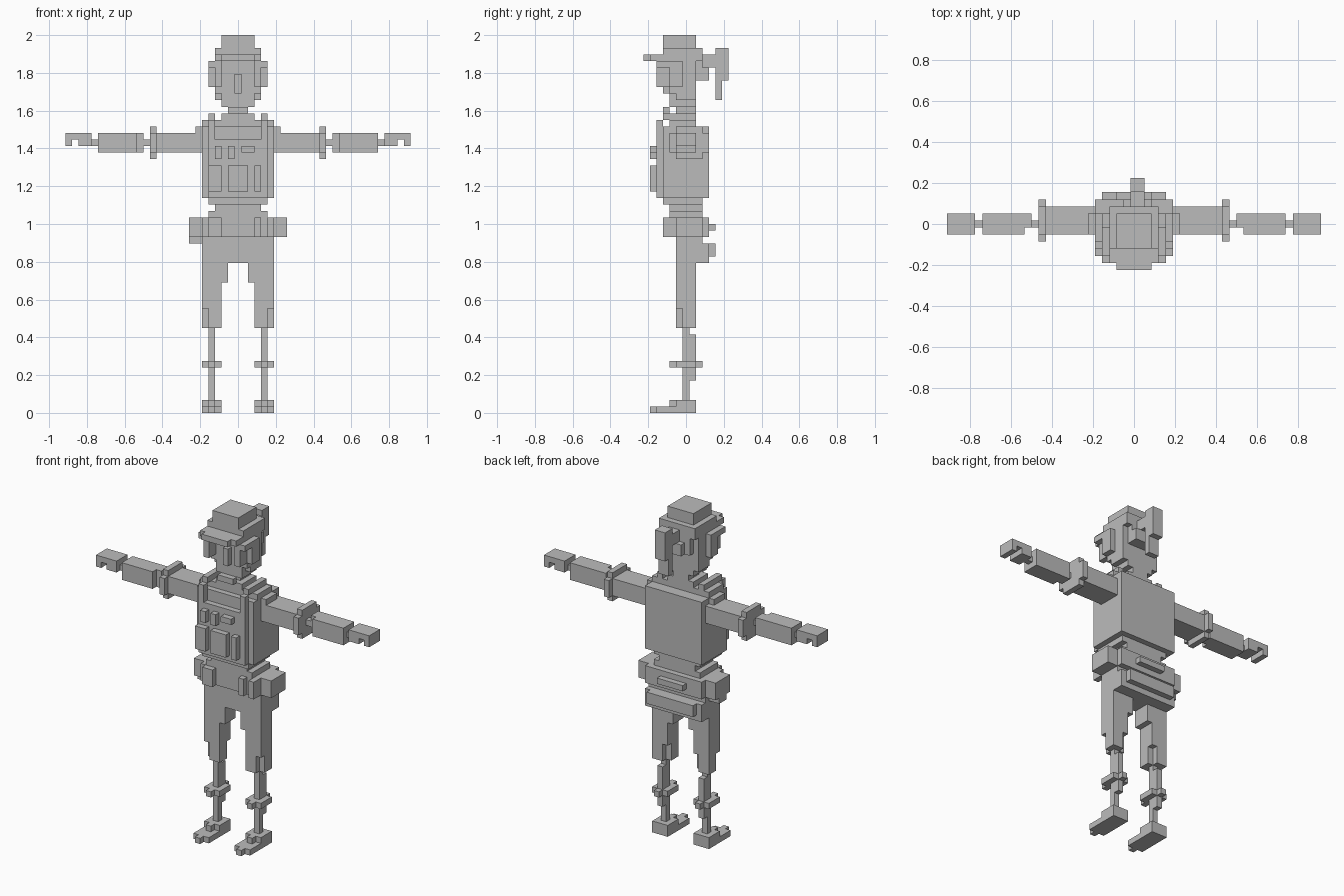
import bpy, bmesh
from mathutils import Vector

U = 2 / 58  # size of one block
grey = bpy.data.materials.new("plain grey")
grey.diffuse_color = (0.5, 0.5, 0.5, 1)


def part(name, *boxes, mirror=False):
    """Boxes as (x0, x1, y0, y1, z0, z1) in blocks; mirror repeats them across x."""
    boxes = list(boxes)
    if mirror:
        boxes += [(-b[1], -b[0]) + tuple(b[2:]) for b in boxes]
    bm = bmesh.new()
    for x0, x1, y0, y1, z0, z1 in boxes:
        geo = bmesh.ops.create_cube(bm, size=1)
        size = Vector((x1 - x0, y1 - y0, z1 - z0))
        mid = Vector((x0 + x1, y0 + y1, z0 + z1)) / 2
        for v in geo["verts"]:
            v.co = Vector(a * s + m for a, s, m in zip(v.co, size, mid)) * U
    me = bpy.data.meshes.new(name)
    bm.to_mesh(me)
    bm.free()
    me.materials.append(grey)
    ob = bpy.data.objects.new(name, me)
    bpy.context.collection.objects.link(ob)
    return ob


# Cap: stepped crown and brim
part("cap_crown", (-2.5, 2.5, -3.5, 1.5, 56, 58), (-3.5, 3.5, -3.5, 2.5, 54, 56))
part("cap_brim", (-3.5, 3.5, -5.5, -3.5, 54, 55), (-2.5, 2.5, -6.5, -5.5, 54, 55),
     (-4.5, -3.5, -4.5, -1.5, 53, 54), (3.5, 4.5, -4.5, -1.5, 53, 54))

# Head, tapering to the chin
part("head", (-3.5, 3.5, -2.5, 1.5, 49, 54), (-2.5, 2.5, -2.5, 1.5, 47, 49),
     (-2.5, 2.5, 1.5, 2.5, 51, 54))
part("nose", (-0.5, 0.5, -3.5, -2.5, 49, 52))
part("ear", (3.5, 4.5, -2.5, -0.5, 50, 54), (2.5, 3.5, -1.5, 1.5, 48, 49), mirror=True)
part("hair_lock", (2.5, 3.5, -4.5, -2.5, 50, 54), mirror=True)
part("back_hair", (-1.5, 2.5, 1.5, 3.5, 51, 53))
part("ponytail", (-0.5, 1.5, 2.5, 4.5, 53, 55), (-0.5, 1.5, 4.5, 6.5, 51, 56),
     (-0.5, 1.5, 4.5, 5.5, 48, 51))
part("neck", (-1.5, 1.5, -1.5, 1.5, 45, 47))
part("collar", (-1.5, 1.5, -3.5, -2.5, 46, 47), (-2.5, 2.5, -2.5, 1.5, 45, 46))

# Torso with vest
part("torso", (-5.5, 5.5, -3.5, 2.5, 35, 44), (-5.5, 5.5, -2.5, 1.5, 44, 45),
     (-4.5, 4.5, -3.5, 2.5, 32, 35))
part("back_plate", (-5.5, 5.5, 2.5, 3.5, 35, 44))
part("chest_panel", (-4.5, 4.5, -4.5, -3.5, 33, 42))
part("vest_hem", (-5.5, 5.5, -3.5, 3.5, 33, 35))
part("shoulder_strap", (3.5, 4.5, -4.5, -3.5, 41, 45), (3.5, 4.5, -3.5, 1.5, 45, 46),
     (5.5, 6.5, -1.5, 1.5, 42, 44), mirror=True)
part("chest_pouches", (-4.5, -2.5, -5.5, -4.5, 34, 38), (-1.5, 1.5, -5.5, -4.5, 34, 38),
     (2.5, 3.5, -5.5, -4.5, 34, 38))
part("chest_gear", (-1.5, -0.5, -5.5, -4.5, 39, 41), (-3.5, -2.5, -5.5, -4.5, 39, 41),
     (0.5, 2.5, -5.5, -4.5, 40, 41))

# Waist, belt and hip bags
part("waist", (-3.5, 3.5, -2.5, 2.5, 31, 32), (-4.5, 4.5, -2.5, 2.5, 30, 31))
part("belt", (-5.5, 5.5, -2.5, 3.5, 27, 30))
part("belt_pouches", (-4.5, -2.5, -3.5, -2.5, 27, 30), (2.5, 3.5, -3.5, -2.5, 27, 30),
     (4.5, 5.5, -3.5, -2.5, 27, 30))
part("side_pouch_left", (-7.5, -5.5, -1.5, 2.5, 27, 30), (-7.5, -5.5, -0.5, 1.5, 26, 27))
part("side_pouch_right", (5.5, 7.5, -1.5, 2.5, 27, 30))
part("rear_clip", (-2.5, 2.5, 3.5, 4.5, 28, 29))
part("rear_bag", (-5.5, 5.5, 1.5, 3.5, 23, 26), (-4.5, 4.5, 3.5, 4.5, 24, 26),
     (-5.5, 5.5, 1.5, 2.5, 26, 27))
part("pelvis", (-5.5, 5.5, -1.5, 1.5, 23, 27))

# Arms held straight out
part("upper_arm", (5.5, 12.5, -1.5, 2.5, 40, 43), mirror=True)
part("elbow_ring", (12.5, 13.5, -1.5, 2.5, 39, 44), (12.5, 13.5, -2.5, 3.5, 40, 43), mirror=True)
part("elbow", (13.5, 15.5, -0.5, 0.5, 41, 42), mirror=True)
part("forearm", (15.5, 21.5, -1.5, 1.5, 40, 43), (14.5, 15.5, -0.5, 1.5, 40, 43), mirror=True)
part("wrist", (21.5, 22.5, -0.5, 0.5, 41, 42), mirror=True)
part("hand", (22.5, 26.5, -1.5, 1.5, 42, 43), (22.5, 24.5, -1.5, 1.5, 41, 42),
     (25.5, 26.5, -1.5, 1.5, 41, 42), mirror=True)

# Legs and feet
part("thigh", (1.5, 5.5, -1.5, 1.5, 20, 23), (2.5, 5.5, -1.5, 1.5, 16, 20), mirror=True)
part("knee", (2.5, 4.5, -1.5, 0.5, 13, 16), (3.5, 5.5, -0.5, 1.5, 13, 16), mirror=True)
part("shin", (3.5, 4.5, -0.5, 0.5, 2, 13), (3.5, 4.5, 0.5, 1.5, 5, 12), mirror=True)
part("ankle_ring", (2.5, 5.5, -1.5, 1.5, 7, 8), (3.5, 4.5, -2.5, 2.5, 7, 8), mirror=True)
part("foot", (2.5, 5.5, -4.5, 1.5, 0, 1), (3.5, 4.5, -5.5, -4.5, 0, 1),
     (2.5, 5.5, -1.5, 1.5, 1, 2), (3.5, 4.5, -2.5, -1.5, 1, 2), mirror=True)
